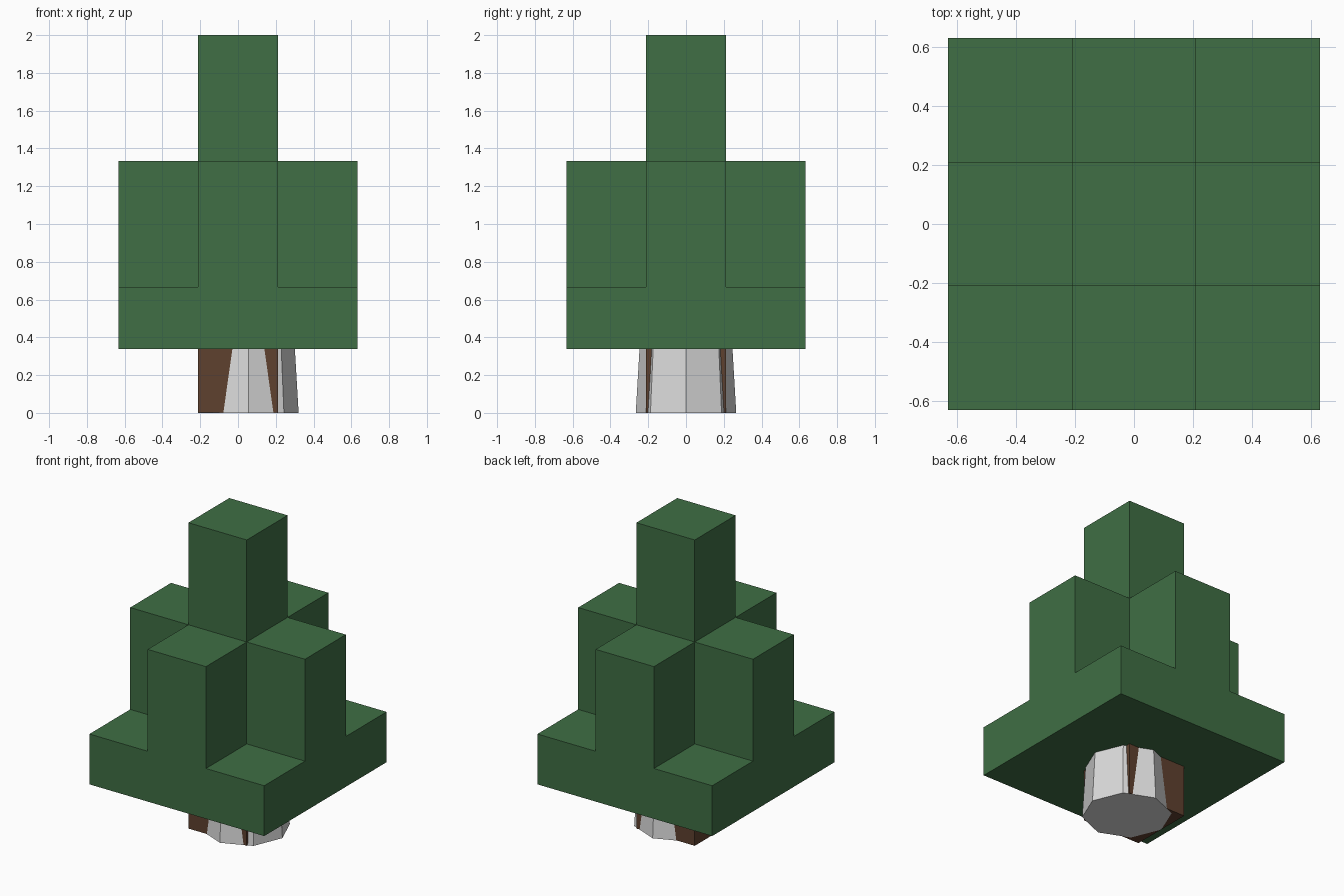
import bpy
import bmesh
import math

if "Cube" in bpy.data.objects:
    bpy.data.objects.remove(bpy.data.objects["Cube"], do_unlink=True)


def make_material(name, rgb):
    mat = bpy.data.materials.new(name)
    mat.use_nodes = True
    colour = (*rgb, 1.0)
    mat.diffuse_color = colour
    bsdf = mat.node_tree.nodes["Principled BSDF"]
    bsdf.inputs["Base Color"].default_value = colour
    bsdf.inputs["Roughness"].default_value = 0.9
    return mat


def prism(name, outline, bottom, top, mat, taper=1.0, centre=(0, 0)):
    """Flat-sided solid from a counter-clockwise outline."""
    cx, cy = centre
    bm = bmesh.new()
    low = [bm.verts.new((cx + x, cy + y, bottom)) for x, y in outline]
    high = [bm.verts.new((cx + x * taper, cy + y * taper, top)) for x, y in outline]
    bm.faces.new(reversed(low))
    bm.faces.new(high)
    count = len(outline)
    for i in range(count):
        j = (i + 1) % count
        bm.faces.new((low[i], low[j], high[j], high[i]))
    mesh = bpy.data.meshes.new(name)
    bm.to_mesh(mesh)
    bm.free()
    mesh.materials.append(mat)
    obj = bpy.data.objects.new(name, mesh)
    bpy.context.collection.objects.link(obj)
    return obj


def turned(points, sides):
    """Repeat points around the centre."""
    result = []
    for i in range(sides):
        c, s = math.cos(math.tau * i / sides), math.sin(math.tau * i / sides)
        result += [(x * c - y * s, x * s + y * c) for x, y in points]
    return result


green = make_material("leaf green", (0.050, 0.156, 0.058))
brown = make_material("bark brown", (0.114, 0.053, 0.028))
grey = make_material("pale grey", (0.70, 0.70, 0.70))

OUTER, INNER = 0.632, 0.211
UNDERSIDE, STEP, SHOULDER, TIP = 0.338, 0.667, 1.333, 2.0

# Stepped foliage: square slab, cross-shaped middle, square spire
prism("foliage_base", turned([(OUTER, OUTER)], 4), UNDERSIDE, STEP, green)
prism("foliage_cross", turned([(OUTER, -INNER), (OUTER, INNER), (INNER, INNER)], 4),
      STEP, SHOULDER, green)
prism("foliage_spire", turned([(INNER, INNER)], 4), SHOULDER, TIP, green)

# Square trunk, set a hair above the ground so the pot covers its underside
prism("trunk", turned([(INNER, INNER)], 4), 0.001, UNDERSIDE, brown)

# Eight-sided tapered pot, offset to the left of the trunk
prism("pot", turned([(0.266, 0)], 8), 0, UNDERSIDE, grey,
      taper=0.925, centre=(0.055, 0))
